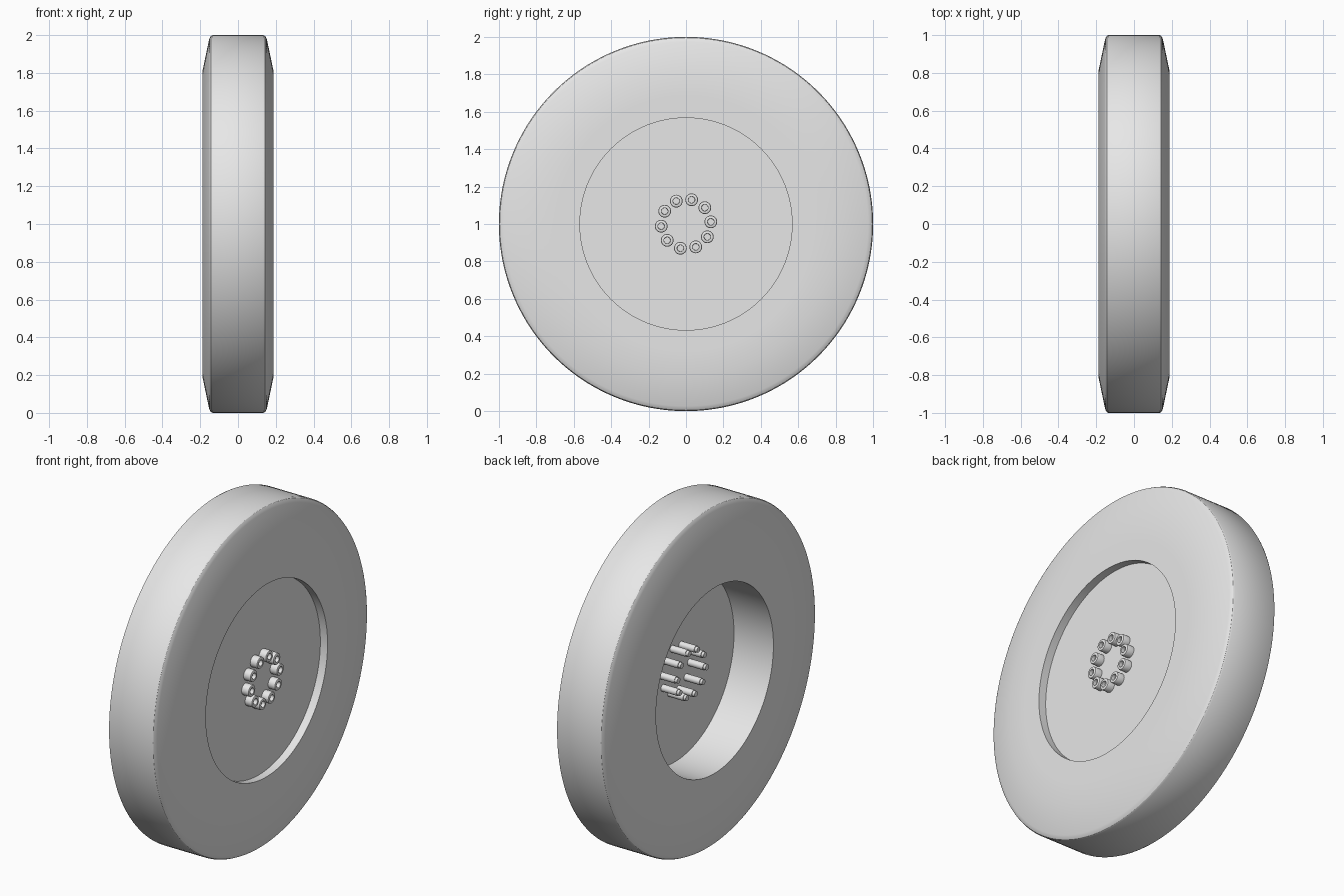
import bpy
import bmesh
import math
from mathutils import Matrix, Vector

if "Cube" in bpy.data.objects:
    bpy.data.objects.remove(bpy.data.objects["Cube"], do_unlink=True)

grey = bpy.data.materials.new("light_grey")
grey.use_nodes = True
grey.diffuse_color = (0.8, 0.8, 0.8, 1)
grey.node_tree.nodes["Principled BSDF"].inputs["Base Color"].default_value = (0.8, 0.8, 0.8, 1)


def lathe(name, profile, steps, closed=False):
    """Spin a profile of (x, radius) points about the x axis."""
    bm = bmesh.new()
    verts = [bm.verts.new((x, 0, r)) for x, r in profile]
    edges = [bm.edges.new(pair) for pair in zip(verts, verts[1:])]
    if closed:
        edges.append(bm.edges.new((verts[-1], verts[0])))
    bmesh.ops.spin(bm, geom=verts + edges, cent=(0, 0, 0), axis=(1, 0, 0),
                   angle=math.tau, steps=steps)
    bmesh.ops.remove_doubles(bm, verts=bm.verts, dist=0.0001)
    bmesh.ops.recalc_face_normals(bm, faces=bm.faces)
    mesh = bpy.data.meshes.new(name)
    bm.to_mesh(mesh)
    bm.free()
    mesh.materials.append(grey)
    obj = bpy.data.objects.new(name, mesh)
    bpy.context.collection.objects.link(obj)
    bpy.ops.object.select_all(action="DESELECT")
    obj.select_set(True)
    bpy.context.view_layer.objects.active = obj
    bpy.ops.object.shade_smooth_by_angle(angle=math.radians(32))
    return obj


centre = Vector((0, 0, 1))

# Thick ring with sloping shoulders, rounded tread corners and a stepped bore
shoulder = [(0.187, 0.68), (0.187, 0.815), (0.154, 0.973), (0.15, 0.985),
            (0.144, 0.995), (0.134, 1.0)]
left_side = [(-x, r) for x, r in shoulder]
bore = [(0.187, 0.567), (0.07, 0.567), (0.07, 0.547), (-0.187, 0.547)]
ring = lathe("wheel_ring", left_side + shoulder[::-1] + bore, 160, closed=True)
ring.location = centre

# Web plate set close to one side
web = lathe("web_plate", [(0.07, 0), (0.07, 0.567), (0.14, 0.567), (0.14, 0)], 160)
web.location = centre

# Cap screw: socket, rounded head, shank and stepped tip
screw_profile = [(0.165, 0), (0.165, 0.017), (0.185, 0.018), (0.185, 0.028),
                 (0.183, 0.032), (0.178, 0.034), (0.14, 0.034), (0.14, 0.02),
                 (-0.03, 0.02), (-0.03, 0.016), (-0.045, 0.016), (-0.045, 0)]
screw = lathe("cap_screw", screw_profile, 24)

# Ten screws on a circle around the axle
count = 10
for i in range(count):
    obj = screw if i == 0 else screw.copy()
    if i:
        bpy.context.collection.objects.link(obj)
    obj.name = f"cap_screw_{i + 1}"
    turn = Matrix.Rotation(math.radians(5) + math.tau * i / count, 3, "X")
    obj.location = centre + turn @ Vector((0, 0.133, 0))
